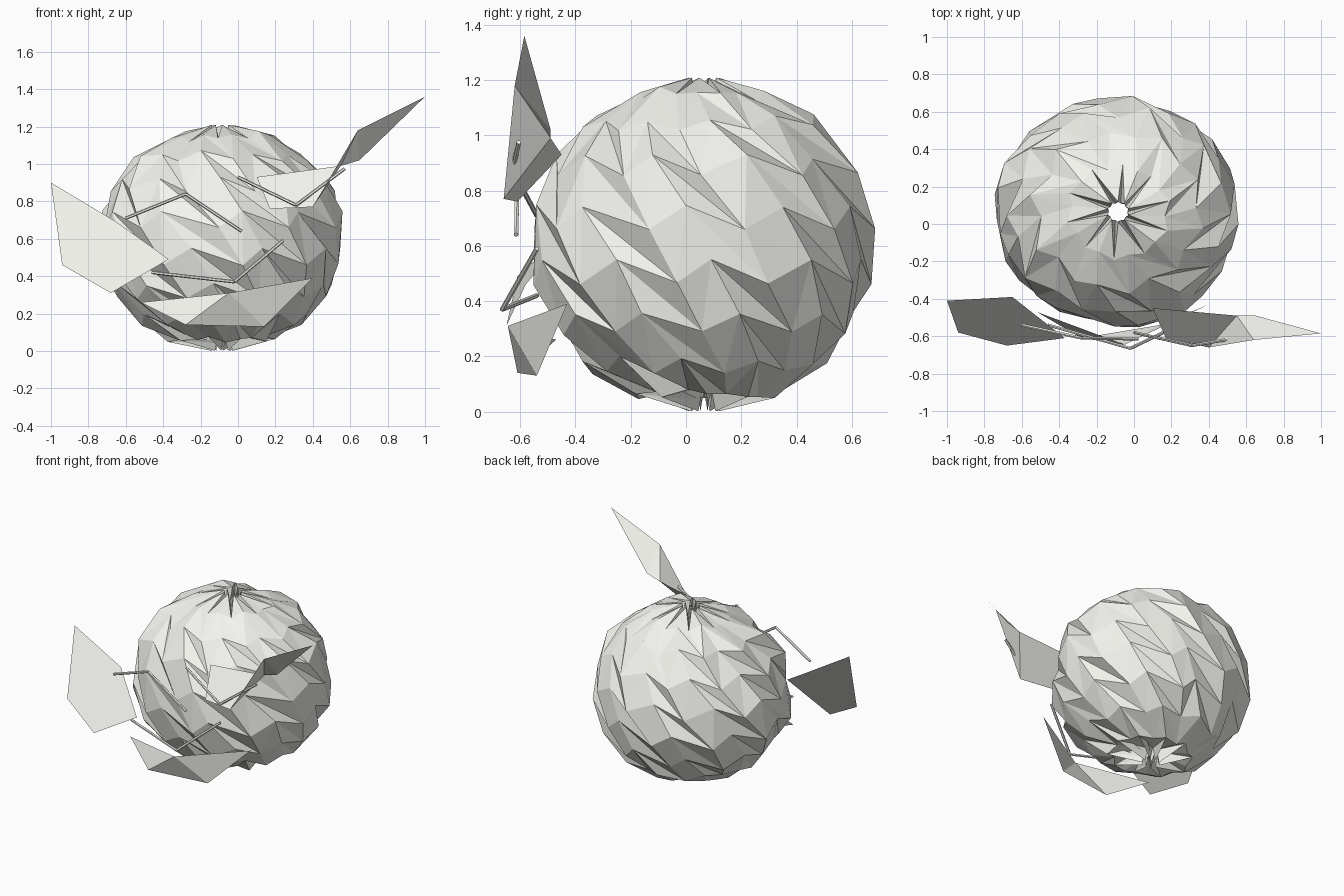
import bpy, math, random
from mathutils import Vector

if "Cube" in bpy.data.objects:
    bpy.data.objects.remove(bpy.data.objects["Cube"])

random.seed(11)

paper = bpy.data.materials.new("off_white")
paper.diffuse_color = (0.9, 0.9, 0.86, 1)
paper.use_nodes = True
paper.node_tree.nodes["Principled BSDF"].inputs["Base Color"].default_value = paper.diffuse_color


def mesh_object(name, verts, faces):
    me = bpy.data.meshes.new(name)
    me.from_pydata(verts, [], faces)
    me.update()
    me.materials.append(paper)
    ob = bpy.data.objects.new(name, me)
    bpy.context.collection.objects.link(ob)
    return ob


# Crumpled ball: twisted, staggered facets with pleats gathering at the poles
SEG, RINGS = 20, 10
CX, CY, CZ = -0.085, 0.065, 0.605
verts, faces = [], []
for i in range(RINGS):
    for j in range(SEG):
        odd = j % 2
        u = i / (RINGS - 1)
        inner = 0 < i < RINGS - 1
        if inner:
            u += (0.22 if odd else -0.22) / (RINGS - 1) * math.sin(math.pi * u)
        pole = abs(2 * u - 1)
        t = math.pi * (0.028 + 0.944 * u)
        rad = 1.0 + (0.012 if odd else -0.005)
        a = 2 * math.pi * j / SEG + 1.8 * u - 0.3
        if inner:
            rad += random.uniform(-0.035, 0.035)
            a += random.uniform(-0.08, 0.08) * (1 - pole)
            rad -= odd * 0.09 * pole ** 4
        elif odd:
            rad = 0.86                       # folded dip at the open poles
        else:
            rad = 1.01
        r = rad * max(math.sin(t), 0.08)
        z = CZ + 0.6 * rad * math.cos(t)
        verts.append((CX + 0.66 * r * math.cos(a), CY + 0.615 * r * math.sin(a),
                      min(max(z, 0.0), 1.21)))
for i in range(RINGS - 1):
    for j in range(SEG):
        k = (j + 1) % SEG
        a, b, c, d = i * SEG + j, (i + 1) * SEG + j, (i + 1) * SEG + k, i * SEG + k
        faces += [(a, b, d), (b, c, d)] if j % 2 else [(a, b, c), (a, c, d)]
mesh_object("crumpled_ball", verts, faces)

# Spiral flap edges: shallow tucks along every second ridge of the upper and lower ball
fv, ff = [], []
for j in range(0, SEG, 2):
    for i in range(RINGS):
        x, y, z = verts[i * SEG + j]
        for f in (1.0, 0.93):
            turn = 0.0 if f == 1.0 else 0.12
            dx, dy = (x - CX) * f, (y - CY) * f
            fv.append((CX + dx * math.cos(turn) - dy * math.sin(turn),
                       CY + dx * math.sin(turn) + dy * math.cos(turn), CZ + (z - CZ) * f))
        if i:
            o = len(fv) - 4
            ff.append((o, o + 2, o + 3, o + 1))
mesh_object("tucked_folds", fv, ff)

# Bent paper-thin leaves
mesh_object("left_leaf",
            [(-1, -.41, .9), (-.94, -.58, .46), (-.68, -.65, .31),
             (-.37, -.61, .49), (-.65, -.39, .69)],
            [(0, 1, 2, 3, 4)])
mesh_object("right_leaf",
            [(.1, -.45, .93), (.17, -.61, .76), (.4, -.66, .77), (.55, -.49, .99),
             (.64, -.62, 1.18), (1, -.585, 1.36), (.65, -.49, 1.02)],
            [(0, 1, 2, 3), (2, 4, 3), (3, 4, 6), (4, 5, 6)])
mesh_object("bottom_leaf",
            [(-.52, -.47, .26), (-.28, -.61, .14), (.14, -.54, .13),
             (.4, -.43, .39), (-.05, -.645, .31)],
            [(0, 1, 4), (1, 2, 4), (2, 3, 4)])


# Thin bent twigs
def twig(name, pts, r=0.009):
    vs, fs = [], []
    for p, q in zip(pts, pts[1:]):
        p, q = Vector(p), Vector(q)
        d = (q - p).normalized()
        u = d.cross(Vector((0, 1, 0))).normalized()
        v = d.cross(u)
        o = len(vs)
        for c in (p, q):
            for k in range(6):
                w = k * math.pi / 3
                vs.append(c + r * (u * math.cos(w) + v * math.sin(w)))
        for k in range(6):
            n = (k + 1) % 6
            fs.append((o + k, o + n, o + 6 + n, o + 6 + k))
        fs += [tuple(o + k for k in reversed(range(6))), tuple(o + 6 + k for k in range(6))]
    mesh_object(name, vs, fs)


twig("left_twig", [(-.6, -.54, .71), (-.28, -.61, .84), (.02, -.615, .64)])
twig("right_twig", [(0, -.58, .93), (.31, -.65, .78), (.57, -.605, .975)])
twig("lower_twig", [(-.46, -.54, .42), (-.02, -.665, .37), (.24, -.54, .59)])
